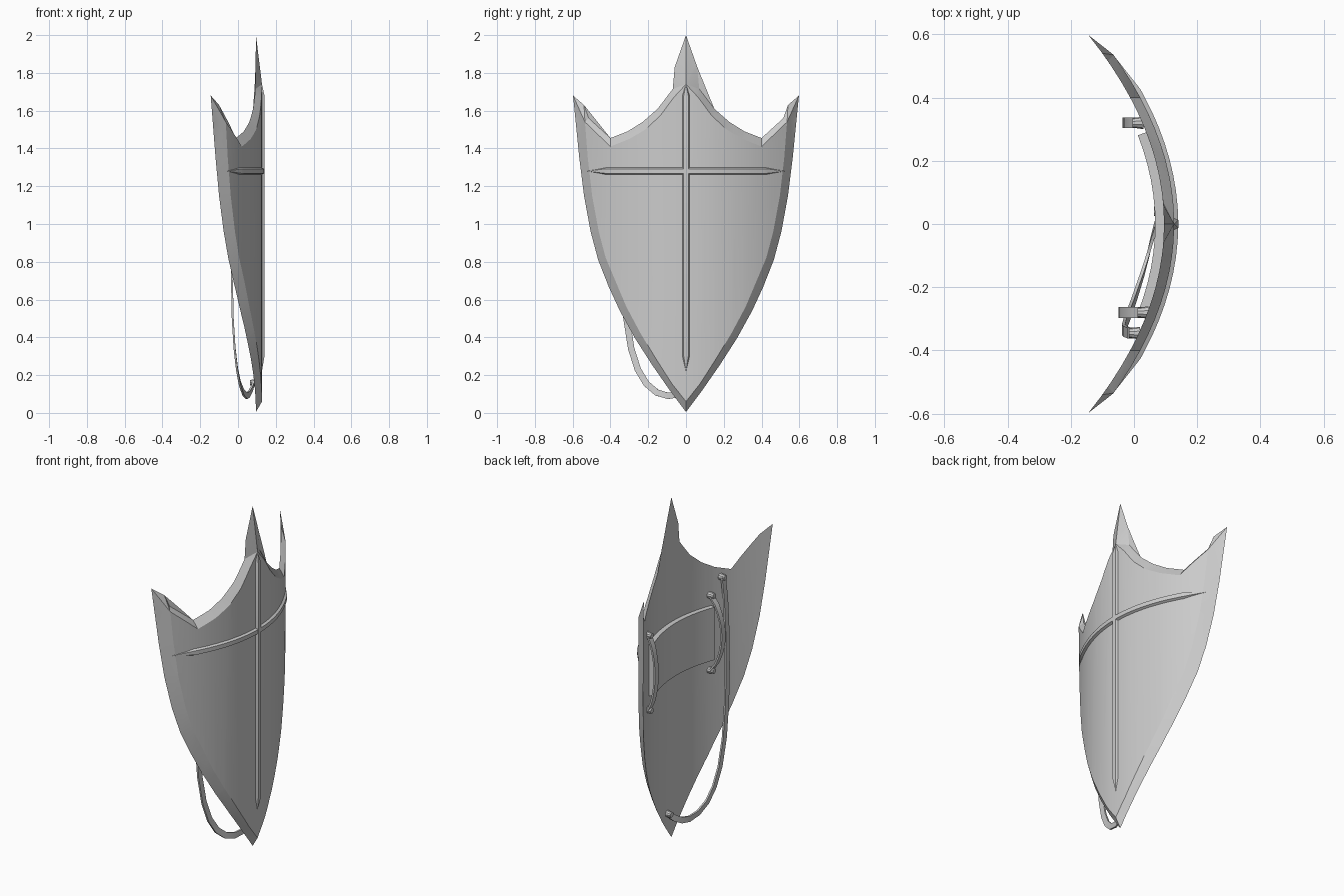
import bpy, bmesh, math
from mathutils import Vector, Matrix

if "Cube" in bpy.data.objects:
    bpy.data.objects.remove(bpy.data.objects["Cube"])

def back_x(y):
    return 0.095 - 0.67 * y * y

DEPTH = 0.032

def front_x(y):
    return back_x(y) + DEPTH

def finish(bm, name, angle=25):
    bmesh.ops.remove_doubles(bm, verts=bm.verts[:], dist=1e-4)
    bmesh.ops.recalc_face_normals(bm, faces=bm.faces[:])
    me = bpy.data.meshes.new(name)
    bm.to_mesh(me)
    bm.free()
    ob = bpy.data.objects.new(name, me)
    bpy.context.collection.objects.link(ob)
    bpy.ops.object.select_all(action='DESELECT')
    ob.select_set(True)
    bpy.context.view_layer.objects.active = ob
    bpy.ops.object.shade_smooth_by_angle(angle=math.radians(angle))
    return ob

def sweep(name, path, section, normal, scales=None):
    """Sweep a closed (side, height) section along a path."""
    bm = bmesh.new()
    path = [Vector(p) for p in path]
    rings = []
    for i, p in enumerate(path):
        t = (path[min(i + 1, len(path) - 1)] - path[max(i - 1, 0)]).normalized()
        side = t.cross(Vector(normal)).normalized()
        up = side.cross(t)
        s = scales[i] if scales else 1
        rings.append([bm.verts.new(p + side * u * s + up * v * s) for u, v in section])
    n = len(section)
    for a, b in zip(rings, rings[1:]):
        for k in range(n):
            bm.faces.new((a[k], a[(k + 1) % n], b[(k + 1) % n], b[k]))
    bm.faces.new(rings[0])
    bm.faces.new(rings[-1])
    return finish(bm, name)

def rect(w, h0, h1):
    return [(-w, h0), (-w, h1), (w, h1), (w, h0)]

# Shield body: half outline (y, z) with its inset front outline
HALF = [(0, .005, 0, .06), (.09, .125, .075, .155), (.18, .255, .155, .28),
        (.27, .395, .24, .42), (.35, .54, .315, .56), (.41, .67, .37, .69),
        (.465, .81, .425, .82), (.505, .96, .462, .96), (.54, 1.15, .497, 1.15),
        (.565, 1.35, .52, 1.35), (.583, 1.54, .535, 1.54), (.598, 1.68, .535, 1.54),
        (.54, 1.63, .535, 1.54), (.515, 1.56, .535, 1.54), (.40, 1.455, .40, 1.41),
        (.31, 1.49, .30, 1.45), (.23, 1.54, .215, 1.50), (.15, 1.61, .135, 1.575),
        (.07, 1.715, .065, 1.67), (.06, 1.83, 0, 1.74), (0, 2.0, 0, 1.74)]
loop = HALF + [(-a, b, -c, d) for a, b, c, d in HALF[-2:0:-1]]
bm = bmesh.new()
outer = [bm.verts.new((0, p[0], p[1])) for p in loop]
cache = {}
inner = []
for p in loop:
    key = (p[2], p[3])
    if key not in cache:
        cache[key] = bm.verts.new((DEPTH, *key))
    inner.append(cache[key])
n = len(loop)
for i in range(n):
    j = (i + 1) % n
    corners = [outer[i], outer[j], inner[j], inner[i]]
    bm.faces.new(list(dict.fromkeys(corners)))
bm.faces.new(list(dict.fromkeys(inner)))
bm.faces.new(outer)
bmesh.ops.triangulate(bm, faces=bm.faces[:])
for k in range(-11, 12):
    bmesh.ops.bisect_plane(bm, geom=bm.verts[:] + bm.edges[:] + bm.faces[:],
                           plane_co=(0, k * .05, 0), plane_no=(0, 1, 0), dist=1e-5)
for v in bm.verts:
    v.co.x += back_x(v.co.y)
finish(bm, "shield_body", 20)

# Raised cross with pointed ends
bar = [(-.024, -.01), (-.012, .013), (.012, .013), (.024, -.01)]
zs = [.22, .30, 1.28, 1.68, 1.74]
sweep("cross_upright", [(front_x(0), 0, z) for z in zs], bar, (1, 0, 0), [0, 1, 1, 1, 0])
ys = [-.525, -.42] + [i * .05 for i in range(-8, 9)] + [.42, .525]
sweep("cross_arm", [(front_x(y), y, 1.28) for y in ys], bar, (1, 0, 0),
      [0] + [1] * (len(ys) - 2) + [0])

# Forearm pad on the back
ys = [-.29 + .58 * i / 12 for i in range(13)]
sweep("arm_pad", [(back_x(y), y, 1.115) for y in ys], rect(.155, -.005, .028), (-1, 0, 0))

def stud(name, y, z, r=.02, h=.035):
    bm = bmesh.new()
    bmesh.ops.create_cone(bm, cap_ends=True, segments=10, radius1=r, radius2=r * .75, depth=h,
                          matrix=Matrix.Translation((back_x(y) - h / 2 + .004, y, z))
                          @ Matrix.Rotation(-math.pi / 2, 4, 'Y'))
    finish(bm, name)

# Bowed grip straps with studs
for label, y, bow in (("right", .32, .045), ("left", -.28, .075)):
    pts = []
    for i in range(11):
        t = i / 10
        pts.append((back_x(y) - .012 - bow * math.sin(math.pi * t) ** .7, y, .90 + .43 * t))
    sweep(label + "_grip_strap", pts, rect(.017, -.005, .005), (-1, 0, 0))
    for end, z in (("lower", .895), ("upper", 1.335)):
        stud(f"{label}_{end}_stud", y, z)

# Long carrying strap hanging to the tip
path = [(.0, -.345, 1.43), (-.015, -.345, 1.3), (-.028, -.34, 1.1), (-.033, -.335, .9),
        (-.032, -.33, .7), (-.028, -.315, .5), (-.018, -.29, .34), (-.005, -.255, .23),
        (.01, -.21, .155), (.028, -.155, .108), (.045, -.095, .09), (.058, -.045, .098),
        (.072, .005, .125), (.084, .04, .16)]
sweep("carry_strap", path, rect(.017, -.005, .005), (-1, 0, 0))
stud("carry_strap_upper_stud", -.345, 1.425)
stud("carry_strap_lower_stud", .04, .16)
